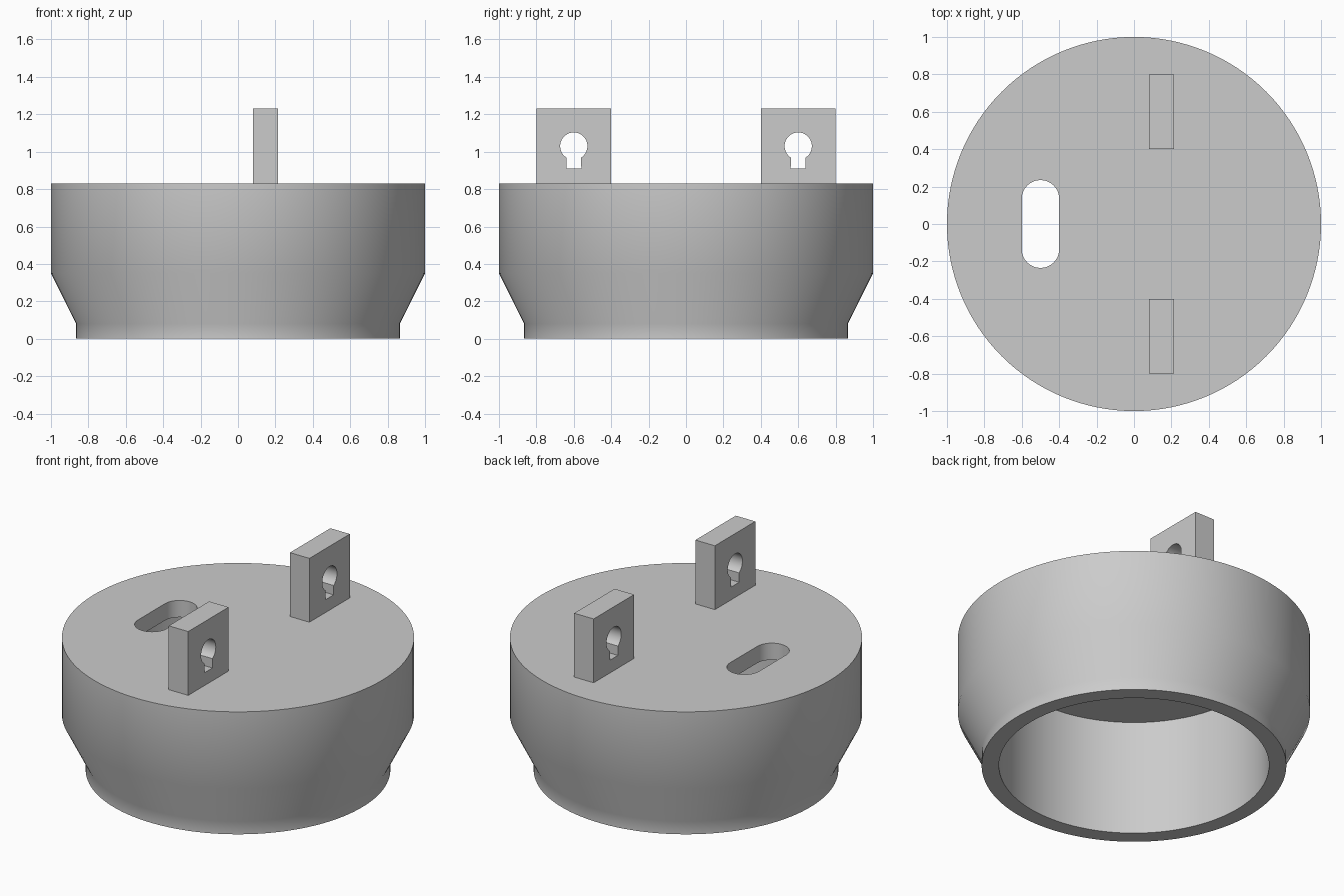
import bpy
import bmesh
from math import cos, sin, pi, radians

if "Cube" in bpy.data.objects:
    bpy.data.objects.remove(bpy.data.objects["Cube"], do_unlink=True)

grey = bpy.data.materials.new("plain grey")
grey.use_nodes = True
colour = (0.6, 0.6, 0.6, 1)
grey.diffuse_color = colour
grey.node_tree.nodes["Principled BSDF"].inputs["Base Color"].default_value = colour


def add_object(name, bm):
    bmesh.ops.recalc_face_normals(bm, faces=bm.faces)
    mesh = bpy.data.meshes.new(name)
    bm.to_mesh(mesh)
    bm.free()
    mesh.materials.append(grey)
    obj = bpy.data.objects.new(name, mesh)
    bpy.context.collection.objects.link(obj)
    return obj


def prism(name, outline, offset):
    """Solid made by sweeping a closed outline along an offset."""
    bm = bmesh.new()
    face = bm.faces.new([bm.verts.new(p) for p in outline])
    swept = bmesh.ops.extrude_face_region(bm, geom=[face])["geom"]
    verts = [v for v in swept if isinstance(v, bmesh.types.BMVert)]
    bmesh.ops.translate(bm, verts=verts, vec=offset)
    return add_object(name, bm)


def lathe(name, profile, steps=128):
    """Revolve a radius/height profile and cap both ends."""
    bm = bmesh.new()
    rings = [[bm.verts.new((r * cos(2 * pi * i / steps), r * sin(2 * pi * i / steps), z))
              for i in range(steps)] for r, z in profile]
    for a, b in zip(rings, rings[1:]):
        for i in range(steps):
            j = (i + 1) % steps
            bm.faces.new((a[i], a[j], b[j], b[i]))
    bm.faces.new(rings[0])
    bm.faces.new(rings[-1])
    return add_object(name, bm)


def cut(obj, cutter):
    mod = obj.modifiers.new("cut", "BOOLEAN")
    mod.operation = "DIFFERENCE"
    mod.solver = "EXACT"
    mod.object = cutter
    bpy.context.view_layer.update()
    graph = bpy.context.evaluated_depsgraph_get()
    mesh = bpy.data.meshes.new_from_object(obj.evaluated_get(graph))
    obj.modifiers.clear()
    obj.data = mesh
    bpy.data.objects.remove(cutter, do_unlink=True)


def smooth(obj):
    bpy.ops.object.select_all(action="DESELECT")
    obj.select_set(True)
    bpy.context.view_layer.objects.active = obj
    bpy.ops.object.shade_smooth_by_angle(angle=radians(32))


def arc(radius, start, end, steps):
    for i in range(steps + 1):
        t = radians(start + (end - start) * i / steps)
        yield radius * cos(t), radius * sin(t)


# Cup: outer wall with tapered foot, hollow from below, closed top plate
TOP, CEILING = 0.83, 0.725
cup = lathe("cup_body", [(0.767, CEILING), (0.767, 0), (0.865, 0),
                         (0.865, 0.08), (1, 0.35), (1, TOP)])

# Rounded slot through the top plate
slot = [(x - 0.5, y + 0.135, CEILING - 0.1) for x, y in arc(0.1, 0, 180, 16)]
slot += [(x - 0.5, y - 0.135, CEILING - 0.1) for x, y in arc(0.1, 180, 360, 16)]
cut(cup, prism("slot_cutter", slot, (0, 0, 0.4)))
smooth(cup)

# Upright tabs, each with a keyhole
X0, X1 = 0.08, 0.215
for name, mid in (("front_tab", -0.6), ("back_tab", 0.6)):
    corners = [(X0, mid + y, z) for y, z in
               ((-0.2, TOP), (0.2, TOP), (0.2, 1.23), (-0.2, 1.23))]
    tab = prism(name, corners, (X1 - X0, 0, 0))
    keyhole = [(X0 - 0.1, mid + y, 1.03 + z) for y, z in arc(0.073, -57, 237, 32)]
    keyhole += [(X0 - 0.1, mid + y, 0.91) for y in (-0.04, 0.04)]
    cut(tab, prism("keyhole_cutter", keyhole, (0.4, 0, 0)))
    smooth(tab)
